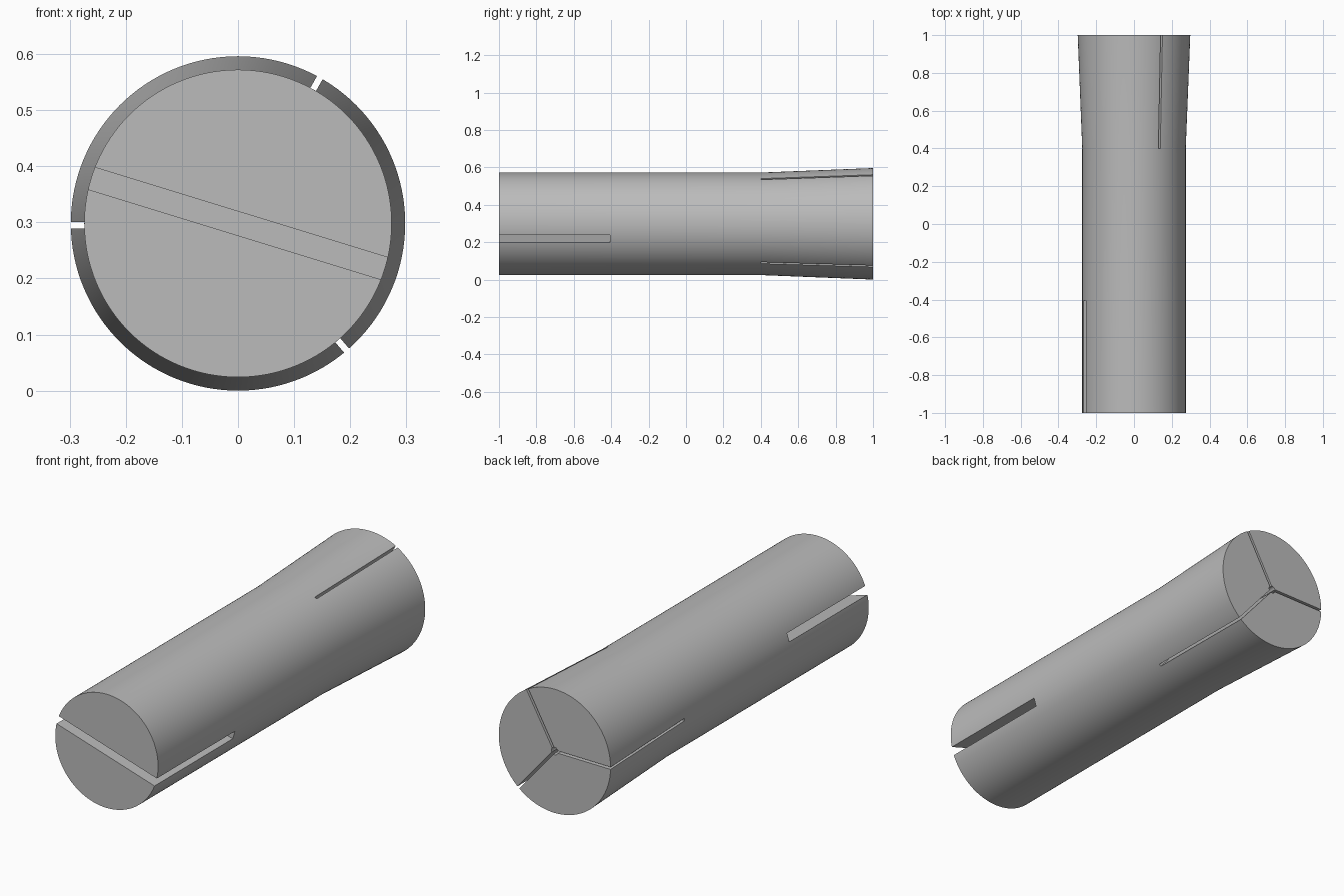
import bpy, bmesh
from math import radians, cos, sin
from mathutils import Matrix, Vector

if "Cube" in bpy.data.objects:
    bpy.data.objects.remove(bpy.data.objects["Cube"], do_unlink=True)

CENTRE_Z = 0.298
SEGMENTS = 128

steel = bpy.data.materials.new("grey steel")
steel.use_nodes = True
GREY = (0.5, 0.5, 0.5, 1)
steel.diffuse_color = GREY
steel.node_tree.nodes["Principled BSDF"].inputs["Base Color"].default_value = GREY


def make_object(name, bm):
    bmesh.ops.recalc_face_normals(bm, faces=bm.faces)
    mesh = bpy.data.meshes.new(name)
    bm.to_mesh(mesh)
    bm.free()
    mesh.materials.append(steel)
    obj = bpy.data.objects.new(name, mesh)
    bpy.context.collection.objects.link(obj)
    return obj


def round_bar(name, stations, segments):
    """Round solid along y from (y, radius) stations."""
    bm = bmesh.new()
    rings = []
    for y, r in stations:
        angles = [radians(360 * i / segments) for i in range(segments)]
        rings.append([bm.verts.new((r * cos(a), y, CENTRE_Z + r * sin(a))) for a in angles])
    for a, b in zip(rings, rings[1:]):
        for i in range(segments):
            j = (i + 1) % segments
            bm.faces.new((a[i], a[j], b[j], b[i]))
    bm.faces.new(rings[0])
    bm.faces.new(rings[-1])
    return make_object(name, bm)


def slot_cutter(name, angle, inner, outer, width, y0, y1):
    """Box reaching from inner to outer radius at an angle in the xz plane."""
    bm = bmesh.new()
    bmesh.ops.create_cube(bm, size=1)
    size = Matrix.Diagonal((outer - inner, y1 - y0, width, 1))
    offset = Matrix.Translation(((inner + outer) / 2, (y0 + y1) / 2, 0))
    turn = Matrix.Rotation(radians(-angle), 4, 'Y')
    lift = Matrix.Translation(Vector((0, 0, CENTRE_Z)))
    bm.transform(lift @ turn @ offset @ size)
    return make_object(name, bm)


# Straight shank with a flared, split rear end
body = round_bar("collet_body", [(-1, 0.274), (0.4, 0.274), (1, 0.298)], SEGMENTS)

# Wide drive slot at the front, small bore and three narrow splits at the rear
cutters = [slot_cutter("drive_slot_cutter", -17.1, -0.4, 0.4, 0.041, -1.1, -0.405),
           round_bar("bore_cutter", [(0.4, 0.018), (1.1, 0.018)], 24)]
for angle in (60.7, 180.6, -49.5):
    cutters.append(slot_cutter("split_cutter", angle, 0, 0.4, 0.0115, 0.401, 1.1))

bpy.context.view_layer.objects.active = body
for cutter in cutters:
    cutter.hide_render = True
    cut = body.modifiers.new(cutter.name, 'BOOLEAN')
    cut.operation = 'DIFFERENCE'
    cut.solver = 'EXACT'
    cut.object = cutter
    bpy.ops.object.modifier_apply(modifier=cut.name)
    bpy.data.objects.remove(cutter, do_unlink=True)

# Smooth round sides with crisp slot edges
bpy.ops.object.select_all(action='DESELECT')
body.select_set(True)
bpy.ops.object.shade_smooth_by_angle(angle=radians(30))
